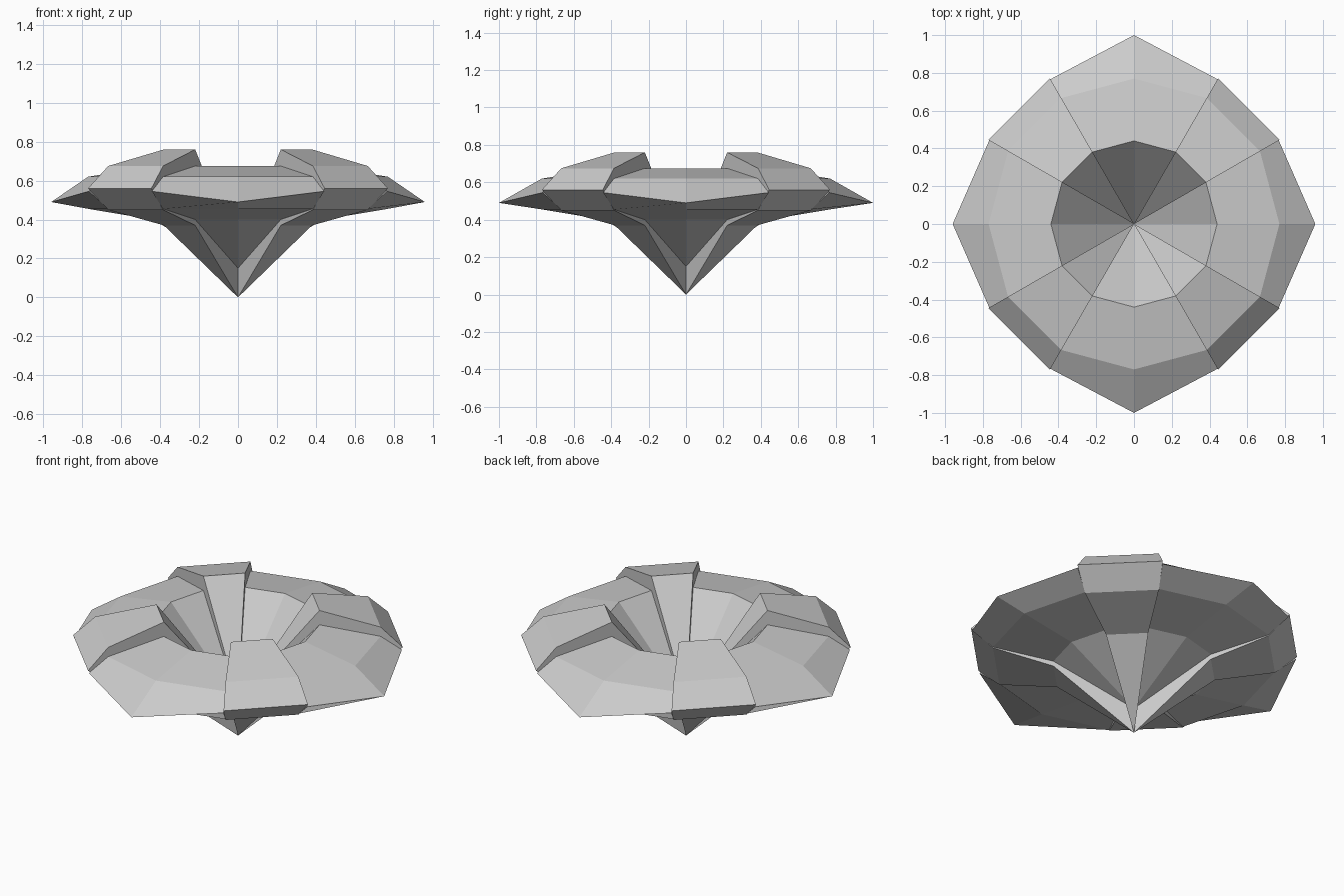
import bpy, bmesh, math

if "Cube" in bpy.data.objects:
    bpy.data.objects.remove(bpy.data.objects["Cube"])

grey = bpy.data.materials.new("stone_grey")
grey.diffuse_color = (0.6, 0.6, 0.6, 1)
grey.use_nodes = True
grey.node_tree.nodes["Principled BSDF"].inputs["Base Color"].default_value = grey.diffuse_color


def petal(name, angles, profile, tip_radius=None, tip_z=None):
    """Closed wedge: a (radius, z) loop swept over a few angles.
    First and last profile points lie on the axis. Middle angle may get a tip."""
    bm = bmesh.new()
    low = bm.verts.new((0, 0, profile[0][1]))
    high = bm.verts.new((0, 0, profile[-1][1]))
    rows = []
    for i, deg in enumerate(angles):
        a = math.radians(deg)
        row = [low]
        for j, (r, z) in enumerate(profile[1:-1], 1):
            if tip_radius and i == 1 and j == 3:
                r, z = tip_radius, tip_z
            row.append(bm.verts.new((r * math.cos(a), r * math.sin(a), z)))
        rows.append(row + [high])
    # swept skin
    for a, b in zip(rows, rows[1:]):
        for j in range(len(a) - 1):
            quad = [a[j], b[j], b[j + 1], a[j + 1]]
            bm.faces.new(list(dict.fromkeys(quad)))
    # side walls, split into strips between lower and upper profile
    for row in (rows[0], rows[-1]):
        n = len(row) - 1
        for j in range(n // 2):
            strip = [row[j], row[j + 1], row[n - j - 1], row[n - j]]
            bm.faces.new(list(dict.fromkeys(strip)))
    bmesh.ops.recalc_face_normals(bm, faces=bm.faces)
    mesh = bpy.data.meshes.new(name)
    bm.to_mesh(mesh)
    bm.free()
    mesh.materials.append(grey)
    obj = bpy.data.objects.new(name, mesh)
    bpy.context.collection.objects.link(obj)
    return obj


# profiles run from the lower axis point, around the rim, to the upper axis point
wide = [(0, 0.15), (0.44, 0.40), (0.77, 0.455), (0.885, 0.545),
        (0.77, 0.62), (0.44, 0.675), (0, 0.20)]
narrow = [(0, 0.0), (0.44, 0.37), (0.77, 0.45), (0.89, 0.56),
          (0.77, 0.675), (0.44, 0.76), (0, 0.21)]

for k, side in enumerate(("right", "back", "left", "front")):
    c = 90 * k
    # wide pointed petals on the axes
    petal("wide_petal_" + side, (c - 30, c, c + 30), wide,
          0.96 if k % 2 == 0 else 1.0, 0.49)
    # raised narrow petals on the diagonals
    petal("narrow_petal_%d" % (k + 1), (c + 30, c + 60), narrow)
